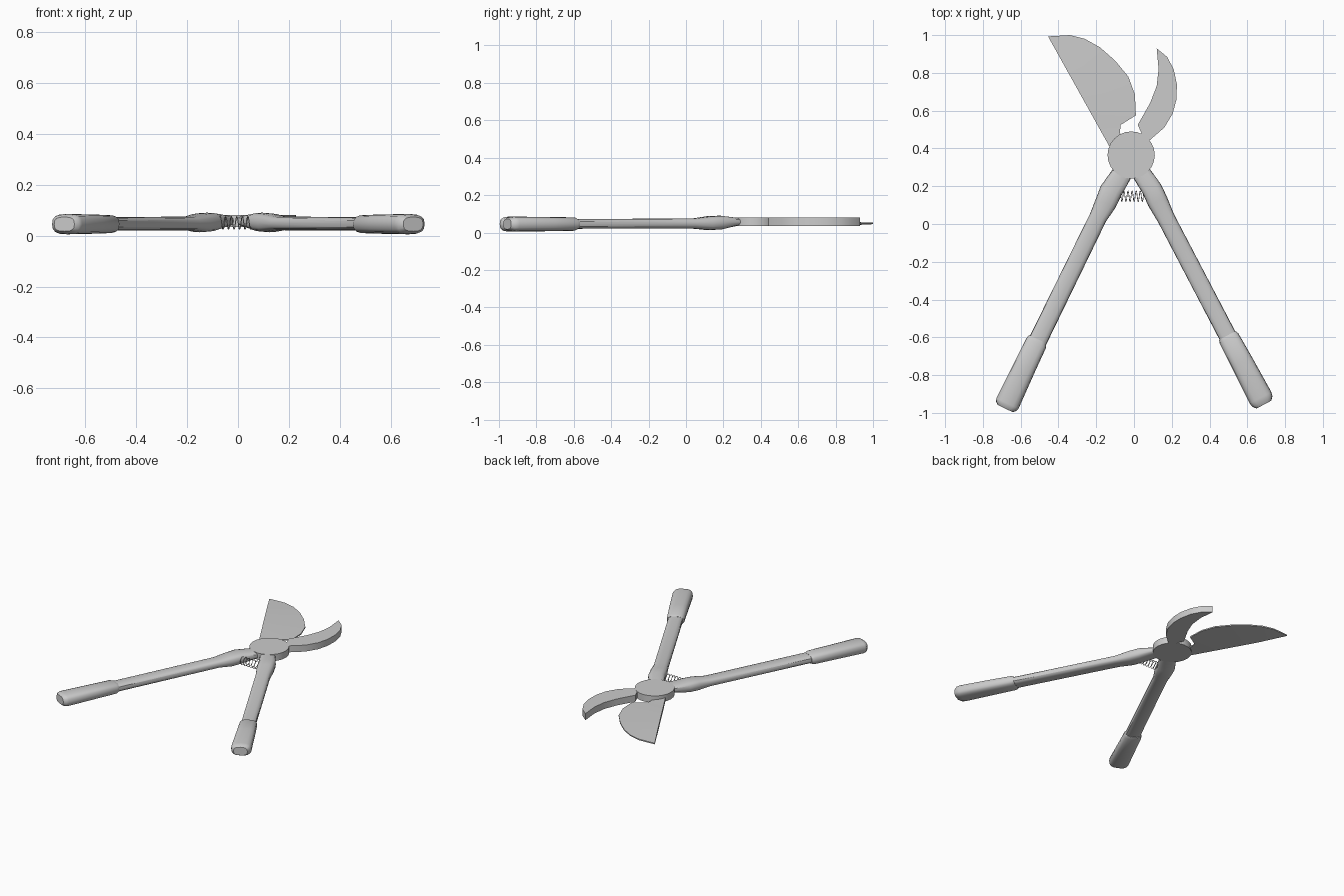
import bpy, bmesh, math
from mathutils import Vector

if "Cube" in bpy.data.objects:
    bpy.data.objects.remove(bpy.data.objects["Cube"])


def finish(name, bm, angle=35):
    bmesh.ops.recalc_face_normals(bm, faces=bm.faces)
    me = bpy.data.meshes.new(name)
    bm.to_mesh(me)
    bm.free()
    ob = bpy.data.objects.new(name, me)
    bpy.context.collection.objects.link(ob)
    bpy.ops.object.select_all(action='DESELECT')
    ob.select_set(True)
    bpy.context.view_layer.objects.active = ob
    bpy.ops.object.shade_smooth_by_angle(angle=math.radians(angle))
    return ob


def plate(name, outline, z0, z1):
    bm = bmesh.new()
    face = bm.faces.new([bm.verts.new((x, y, z0)) for x, y in outline])
    ext = bmesh.ops.extrude_face_region(bm, geom=[face])
    for v in ext['geom']:
        if isinstance(v, bmesh.types.BMVert):
            v.co.z = z1
    return finish(name, bm)


def loft(name, sections, direction, sides=16):
    """Rounded-box rings: (x, y, half width, half height, centre z)."""
    bm = bmesh.new()
    d = Vector(direction).normalized()
    side = Vector((-d.y, d.x))
    rings = []
    for x, y, w, h, z in sections:
        ring = []
        for i in range(sides):
            a = 2 * math.pi * i / sides
            c, s = math.cos(a), math.sin(a)
            u = math.copysign(abs(c) ** 0.7, c) * w
            v = math.copysign(abs(s) ** 0.7, s) * h
            ring.append(bm.verts.new((x + side.x * u, y + side.y * u, z + v)))
        rings.append(ring)
    for a, b in zip(rings, rings[1:]):
        for i in range(sides):
            j = (i + 1) % sides
            bm.faces.new((a[i], a[j], b[j], b[i]))
    bm.faces.new(rings[0])
    bm.faces.new(rings[-1])
    return finish(name, bm)


# Pivot disc
cx, cy, r = -0.015, 0.365, 0.125
plate("pivot_disc", [(cx + r * math.cos(i * math.pi / 12), cy + r * math.sin(i * math.pi / 12))
                     for i in range(24)], 0.034, 0.081)

# Hooked counter blade
plate("hook_blade", [(0.12, 0.93), (0.175, 0.885), (0.21, 0.82), (0.227, 0.74), (0.225, 0.66),
                     (0.205, 0.585), (0.16, 0.51), (0.085, 0.445), (0.03, 0.40), (0.0, 0.45),
                     (0.04, 0.48), (0.02, 0.525), (0.085, 0.64), (0.12, 0.73), (0.13, 0.82)],
      0.035, 0.08)

# Cutting blade: thick straight spine thinning to a curved edge
edge = [(-0.34, 1.0), (-0.26, 0.98), (-0.18, 0.935), (-0.10, 0.865), (-0.03, 0.78),
        (0.005, 0.685), (0.01, 0.575), (-0.07, 0.525), (-0.075, 0.485), (-0.05, 0.42)]
tip, heel = Vector((-0.455, 0.993)), Vector((-0.13, 0.41))
bm = bmesh.new()
rows = []
for i, e in enumerate([tip.lerp(Vector(edge[0]), 0.1)] + edge):
    s = tip.lerp(heel, i / len(edge))
    t = 0.004 + 0.008 * min(1, i / 3)
    rows.append([bm.verts.new(p) for p in ((s.x, s.y, 0.048 + t), (e[0], e[1], 0.053),
                                           (e[0], e[1], 0.045), (s.x, s.y, 0.048 - t))])
for a, b in zip(rows, rows[1:]):
    for i in range(4):
        j = (i + 1) % 4
        bm.faces.new((a[i], a[j], b[j], b[i]))
bm.faces.new(rows[0])
bm.faces.new(rows[-1])
finish("cutting_blade", bm)

# Handles with swollen shoulders
loft("left_handle", [(-0.035, 0.34, 0.05, 0.0225, 0.0575), (-0.065, 0.265, 0.054, 0.0225, 0.0575),
                     (-0.122, 0.175, 0.06, 0.037, 0.053), (-0.15, 0.11, 0.057, 0.037, 0.05),
                     (-0.19, 0.035, 0.047, 0.027, 0.048), (-0.52, -0.64, 0.049, 0.026, 0.046)],
     (-0.43, -0.9))
loft("right_handle", [(0.0, 0.34, 0.05, 0.0225, 0.0575), (0.045, 0.26, 0.05, 0.0225, 0.0575),
                      (0.095, 0.185, 0.054, 0.037, 0.053), (0.125, 0.12, 0.055, 0.037, 0.05),
                      (0.17, 0.03, 0.047, 0.027, 0.048), (0.51, -0.62, 0.047, 0.026, 0.046)],
     (0.47, -0.88))

# Grips
loft("left_grip", [(-0.51, -0.61, 0.05, 0.028, 0.045), (-0.518, -0.63, 0.058, 0.036, 0.045),
                   (-0.58, -0.76, 0.06, 0.038, 0.045), (-0.67, -0.95, 0.065, 0.04, 0.045),
                   (-0.677, -0.965, 0.059, 0.037, 0.045), (-0.682, -0.977, 0.044, 0.028, 0.045)],
     (-0.43, -0.9))
loft("right_grip", [(0.495, -0.59, 0.05, 0.028, 0.045), (0.503, -0.605, 0.056, 0.036, 0.045),
                    (0.57, -0.73, 0.06, 0.038, 0.045), (0.67, -0.92, 0.065, 0.04, 0.045),
                    (0.68, -0.94, 0.06, 0.037, 0.045), (0.688, -0.956, 0.044, 0.028, 0.045)],
     (0.47, -0.88))

# Return spring between the shoulders
cu = bpy.data.curves.new("return_spring", 'CURVE')
cu.dimensions = '3D'
cu.bevel_depth = 0.002
cu.bevel_resolution = 1
turns, per = 6, 16
sp = cu.splines.new('POLY')
sp.points.add(turns * per)
for i, p in enumerate(sp.points):
    a = 2 * math.pi * i / per
    p.co = (-0.075 + 0.13 * i / (turns * per), 0.147 + 0.028 * math.cos(a),
            0.05 + 0.025 * math.sin(a), 1)
bpy.context.collection.objects.link(bpy.data.objects.new("return_spring", cu))
